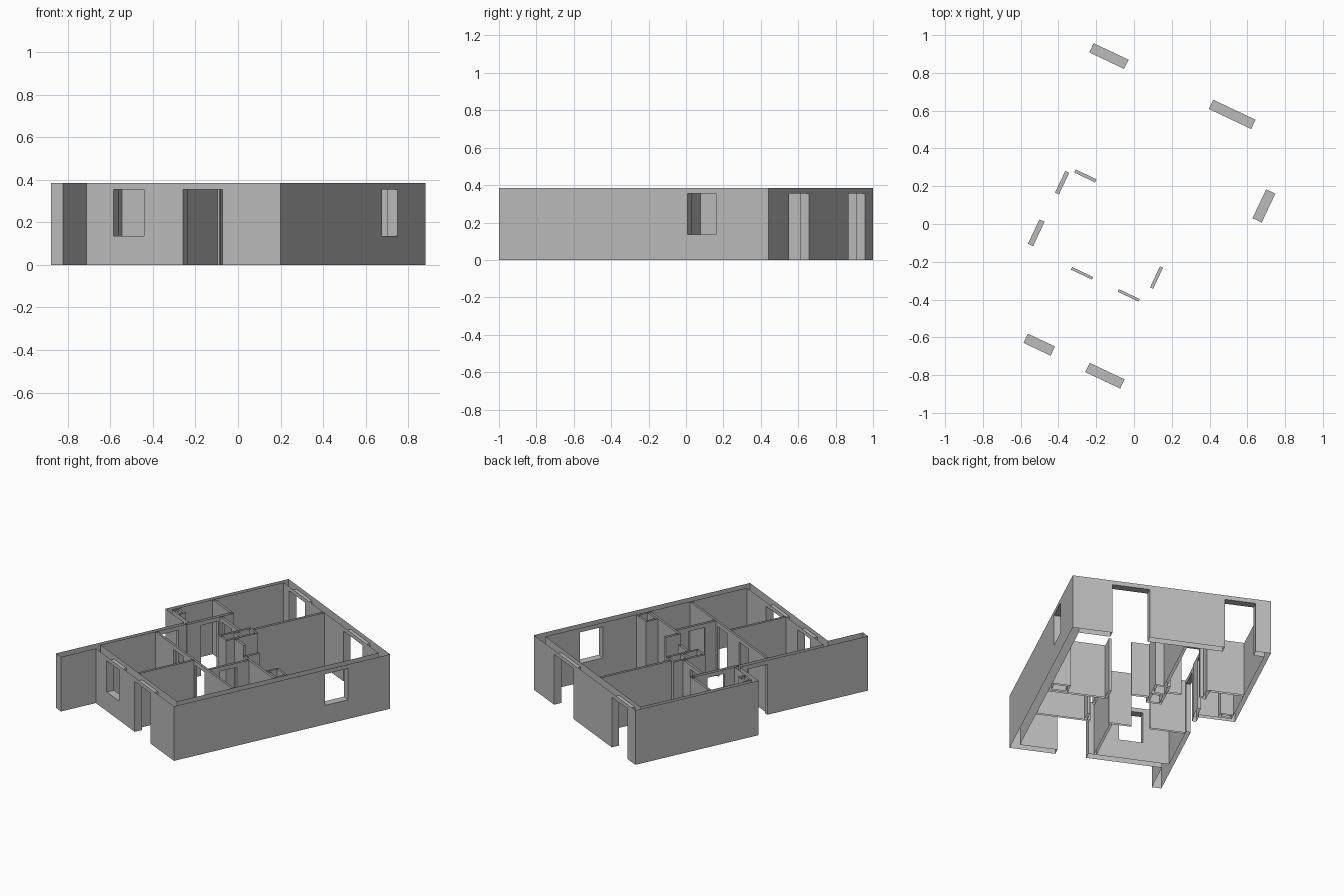
import bpy, bmesh, math
from mathutils import Matrix

cube = bpy.data.objects.get("Cube")
if cube:
    bpy.data.objects.remove(cube, do_unlink=True)

HEIGHT, HEAD, SILL = 0.385, 0.355, 0.135
TURN = Matrix.Rotation(math.radians(-25.3), 4, 'Z')   # plan is turned on the grid

plaster = bpy.data.materials.new("grey_plaster")
plaster.use_nodes = True
grey = (0.5, 0.5, 0.5, 1)
plaster.diffuse_color = grey
plaster.node_tree.nodes["Principled BSDF"].inputs["Base Color"].default_value = grey


def finish(name, bm):
    bmesh.ops.remove_doubles(bm, verts=bm.verts, dist=0.0005)
    bmesh.ops.recalc_face_normals(bm, faces=bm.faces)
    bm.transform(TURN)
    mesh = bpy.data.meshes.new(name)
    bm.to_mesh(mesh)
    bm.free()
    mesh.materials.append(plaster)
    bpy.context.collection.objects.link(bpy.data.objects.new(name, mesh))


def quad(bm, points):
    bm.faces.new([bm.verts.new(p) for p in points])


def wall(name, axis, low, high, openings=(), caps=(False, False)):
    """Hollow wall, open above and below. low/high: (offset, start, end) of each
    side; openings: (start, end, bottom height)."""
    bm = bmesh.new()

    def at(along, across, z):
        return (along, across, z) if axis == 'x' else (across, along, z)

    def upright(s, e, across, z0, z1):
        quad(bm, [at(s, across, z0), at(e, across, z0), at(e, across, z1), at(s, across, z1)])

    def end(s, z0, z1):
        quad(bm, [at(s, low[0], z0), at(s, high[0], z0), at(s, high[0], z1), at(s, low[0], z1)])

    def level(s, e, z):
        quad(bm, [at(s, low[0], z), at(e, low[0], z), at(e, high[0], z), at(s, high[0], z)])

    for across, start, stop in (low, high):
        here = start
        for s, e, z0 in openings:
            upright(here, s, across, 0, HEIGHT)
            upright(s, e, across, HEAD, HEIGHT)
            if z0 > 0:
                upright(s, e, across, 0, z0)
            here = e
        upright(here, stop, across, 0, HEIGHT)
    # linings of doors and windows
    for s, e, z0 in openings:
        end(s, z0, HEAD)
        end(e, z0, HEAD)
        level(s, e, HEAD)
        if z0 > 0:
            level(s, e, z0)
    for capped, s in zip(caps, low[1:]):
        if capped:
            end(s, 0, HEIGHT)
    finish(name, bm)


def partition(name, axis, lo, hi, start, stop, openings=(), caps=(False, False)):
    wall(name, axis, (lo, start, stop), (hi, start, stop), openings, caps)


def shaft(name, x0, x1, y0, y1, thick=0.015):
    bm = bmesh.new()
    for t in (0, thick):
        ring = [(x0 + t, y0 + t), (x1 - t, y0 + t), (x1 - t, y1 - t), (x0 + t, y1 - t)]
        for a, b in zip(ring, ring[1:] + ring[:1]):
            quad(bm, [(*a, 0), (*b, 0), (*b, HEIGHT), (*a, HEIGHT)])
    finish(name, bm)


# plan limits
EAST, NORTH, SOUTH = 0.608, 0.774, -0.819
WEST, FAR_WEST, STEP = -0.463, -0.703, -0.133
T, W = 0.054, 0.03

# outer walls
wall("north_wall", 'x', (NORTH - T, FAR_WEST + W, EAST - T), (NORTH, FAR_WEST, EAST),
     [(-0.602, -0.398, 0), (0.098, 0.346, 0)])
wall("east_wall", 'y', (EAST - T, SOUTH + T, NORTH - T), (EAST, SOUTH, NORTH),
     [(0.296, 0.465, SILL)])
wall("south_wall", 'x', (SOUTH, -0.4, EAST), (SOUTH + T, WEST + W, EAST - T),
     [(-0.26, -0.101, SILL), (0.102, 0.306, 0)])
wall("west_wall", 'y', (WEST, SOUTH, STEP), (WEST + W, SOUTH + T, STEP),
     [(-0.335, -0.192, 0)])
wall("west_wing_wall", 'y', (WEST, -1.076, SOUTH), (-0.4, -1.076, SOUTH), caps=(True, False))
wall("far_west_wall", 'y', (FAR_WEST, STEP, NORTH), (FAR_WEST + W, STEP + W, NORTH - T))
wall("step_wall", 'x', (STEP, FAR_WEST, WEST), (STEP + W, FAR_WEST + W, -0.449))

# inner partitions
partition("bath_north_partition", 'x', 0.197, 0.215, FAR_WEST + W, -0.426)
partition("bath_door_partition", 'y', -0.449, -0.426, STEP, 0.215,
          [(-0.028, 0.098, 0)], (True, True))
partition("bedroom_door_partition", 'x', 0.111, 0.129, -0.426, -0.19, [(-0.402, -0.281, 0)])
partition("north_rooms_partition", 'y', -0.165, -0.147, 0.2, NORTH - T)
partition("hall_partition", 'x', -0.361, -0.346, WEST + W, EAST - T,
          [(-0.198, -0.075, 0), (0.075, 0.197, 0)])
partition("south_rooms_partition", 'y', 0.048, 0.064, SOUTH + T, -0.361)
partition("washroom_door_partition", 'y', 0.22, 0.238, -0.346, -0.056, [(-0.267, -0.144, 0)])
partition("washroom_north_partition", 'x', -0.056, -0.04, 0.162, EAST - T, caps=(True, False))
partition("living_stub", 'y', 0.162, 0.18, -0.04, 0.055, caps=(False, True))
partition("core_stub", 'x', 0.025, 0.043, -0.09, 0.028, caps=(False, True))

# service shafts
shaft("core_shaft_south", -0.19, -0.09, -0.036, 0.085)
shaft("core_shaft_north", -0.19, -0.09, 0.085, 0.2)
shaft("east_shaft", 0.43, EAST - T, -0.04, 0.05)
shaft("bath_shaft", FAR_WEST + W, -0.585, STEP + W, -0.05)
